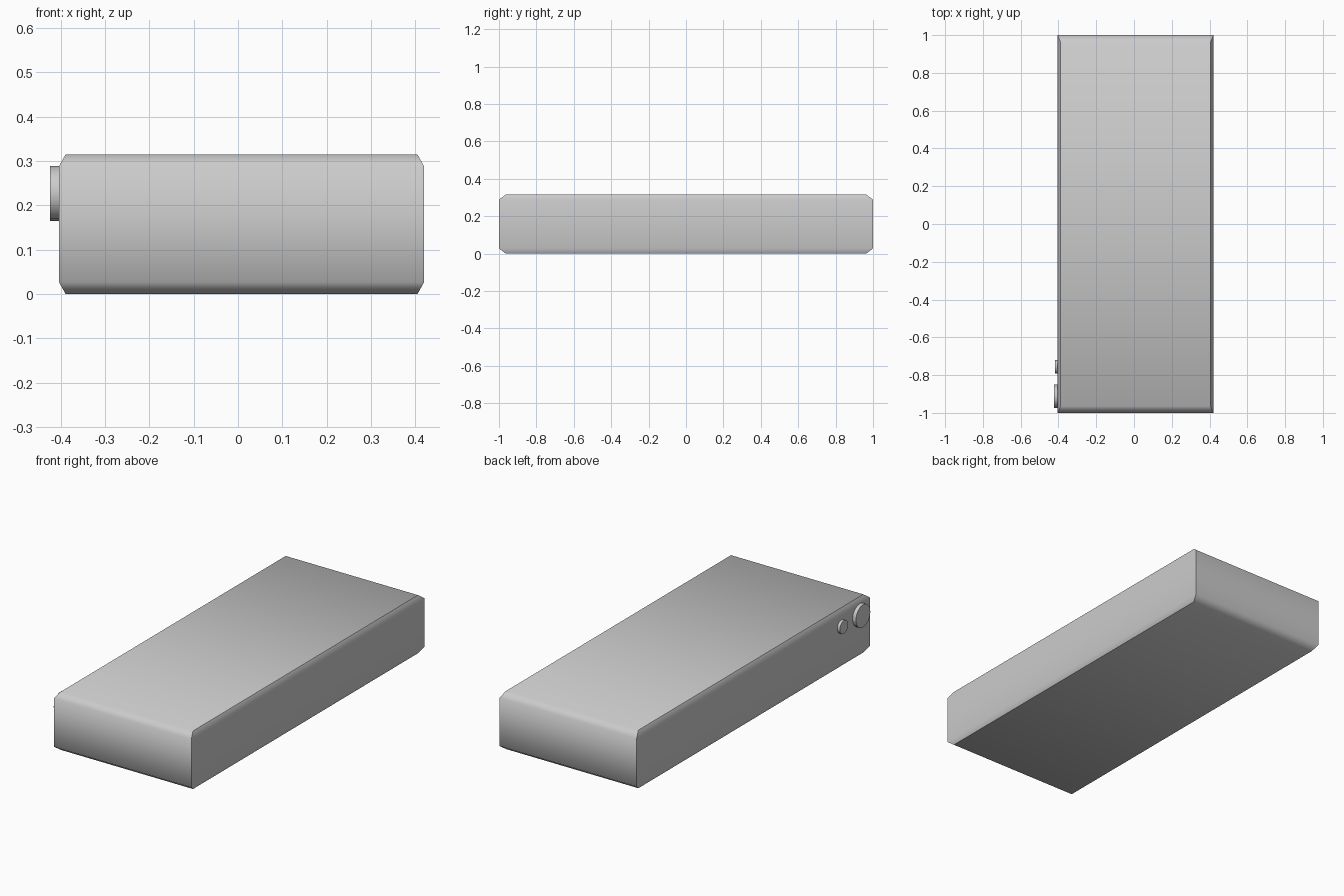
import bpy, bmesh, math
from mathutils import Matrix

old = bpy.data.objects.get("Cube")
if old:
    bpy.data.objects.remove(old, do_unlink=True)

grey = bpy.data.materials.new("plain grey")
grey.use_nodes = True
colour = (0.6, 0.6, 0.6, 1)
grey.diffuse_color = colour
grey.node_tree.nodes["Principled BSDF"].inputs["Base Color"].default_value = colour


def finish(name, bm, angle):
    bmesh.ops.recalc_face_normals(bm, faces=bm.faces)
    mesh = bpy.data.meshes.new(name)
    bm.to_mesh(mesh)
    bm.free()
    mesh.materials.append(grey)
    ob = bpy.data.objects.new(name, mesh)
    bpy.context.collection.objects.link(ob)
    bpy.ops.object.select_all(action="DESELECT")
    ob.select_set(True)
    bpy.context.view_layer.objects.active = ob
    bpy.ops.object.shade_smooth_by_angle(angle=math.radians(angle))


# Slab body: rectangular rings with chamfered top and bottom rims
CX, HX, HY, HEIGHT = 0.008, 0.412, 1.0, 0.315
IN_X, IN_Y, RIM = 0.015, 0.036, 0.027
bm = bmesh.new()
rings = []
for z, inset in ((0, 1), (RIM, 0), (HEIGHT - RIM, 0), (HEIGHT, 1)):
    hx, hy = HX - IN_X * inset, HY - IN_Y * inset
    rings.append([bm.verts.new((CX + sx * hx, sy * hy, z))
                  for sx, sy in ((-1, -1), (1, -1), (1, 1), (-1, 1))])
for low, high in zip(rings, rings[1:]):
    for i in range(4):
        j = (i + 1) % 4
        bm.faces.new((low[i], low[j], high[j], high[i]))
bm.faces.new(rings[0])
bm.faces.new(rings[-1])
finish("body", bm, 56)


# Round side buttons, their bases sunk slightly into the body
def button(name, y, z, radius, outer_x):
    inner_x = CX - HX + 0.01
    place = (Matrix.Translation(((outer_x + inner_x) / 2, y, z))
             @ Matrix.Rotation(math.pi / 2, 4, "Y"))
    b = bmesh.new()
    bmesh.ops.create_cone(b, cap_ends=True, segments=16, radius1=radius,
                          radius2=radius, depth=inner_x - outer_x, matrix=place)
    finish(name, b, 40)


button("large_button", -0.912, 0.227, 0.062, -0.424)
button("small_button", -0.755, 0.225, 0.036, -0.419)
